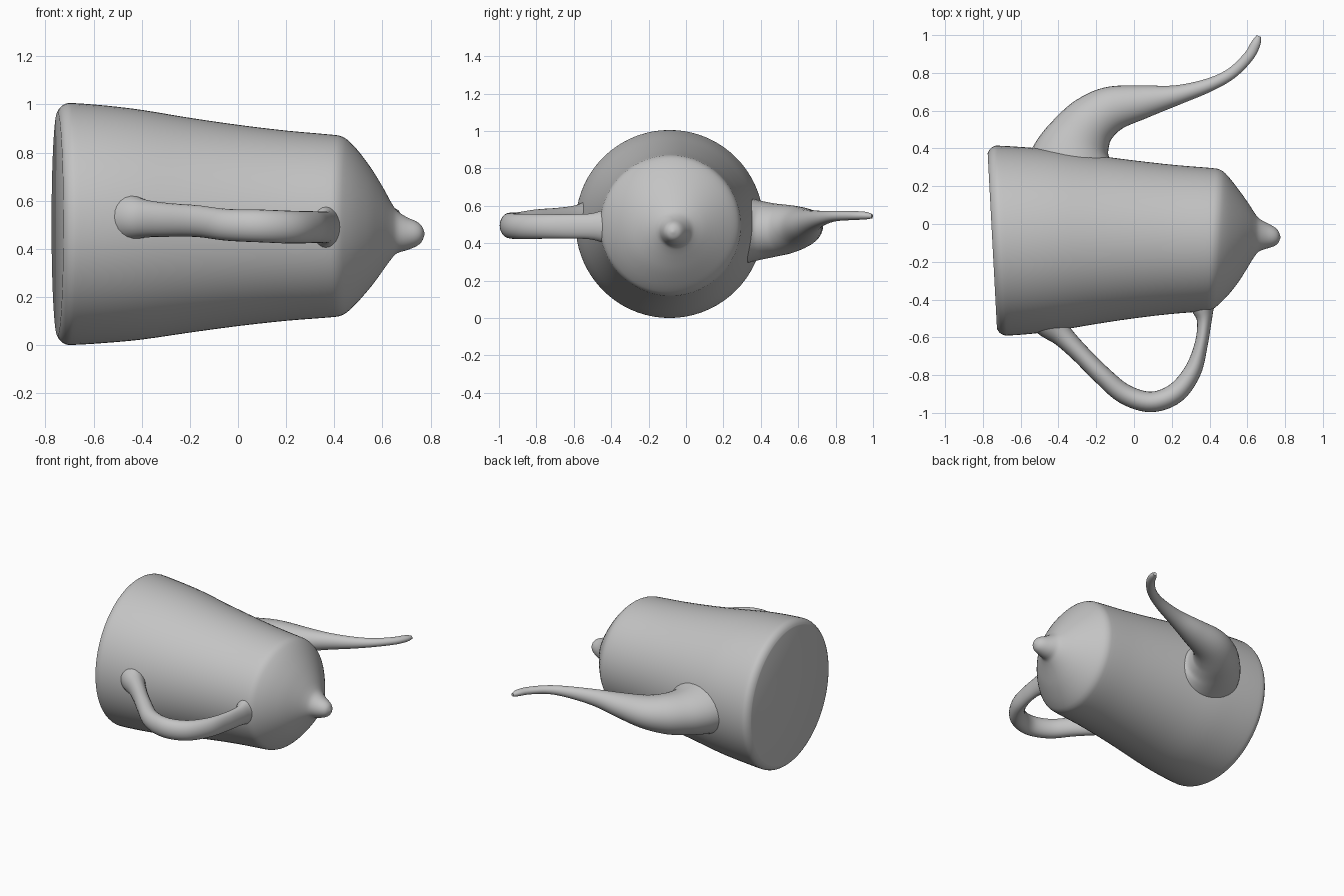
import bpy
import bmesh
import math
from mathutils import Vector

cube = bpy.data.objects.get("Cube")
if cube:
    bpy.data.objects.remove(cube)

grey = bpy.data.materials.new("plain grey")
grey.use_nodes = True
colour = (0.55, 0.55, 0.55, 1)
grey.diffuse_color = colour
grey.node_tree.nodes["Principled BSDF"].inputs["Base Color"].default_value = colour


def smooth_rows(rows, steps):
    """Resample rows of numbers along a Catmull-Rom spline."""
    out = []
    for i in range(len(rows) - 1):
        p = [rows[max(i - 1, 0)], rows[i], rows[i + 1], rows[min(i + 2, len(rows) - 1)]]
        for k in range(steps):
            t = k / steps
            out.append([0.5 * (2 * b + (c - a) * t + (2 * a - 5 * b + 4 * c - d) * t * t
                               + (3 * b - a - 3 * c + d) * t ** 3)
                        for a, b, c, d in zip(*p)])
    out.append(list(rows[-1]))
    return out


def loft(name, rings, sides):
    """Skin a row of ellipses, each given as centre, side vector and up vector."""
    bm = bmesh.new()
    loops = []
    for centre, side, up in rings:
        loops.append([bm.verts.new(centre + side * math.cos(a) + up * math.sin(a))
                      for a in (2 * math.pi * i / sides for i in range(sides))])
    for a, b in zip(loops, loops[1:]):
        for i in range(sides):
            j = (i + 1) % sides
            bm.faces.new((a[i], a[j], b[j], b[i]))
    bm.faces.new(loops[0])
    bm.faces.new(loops[-1])
    bmesh.ops.recalc_face_normals(bm, faces=bm.faces)
    mesh = bpy.data.meshes.new(name)
    bm.to_mesh(mesh)
    bm.free()
    mesh.materials.append(grey)
    obj = bpy.data.objects.new(name, mesh)
    bpy.context.collection.objects.link(obj)
    bpy.ops.object.select_all(action='DESELECT')
    obj.select_set(True)
    bpy.context.view_layer.objects.active = obj
    bpy.ops.object.shade_smooth_by_angle(angle=math.radians(50))
    return obj


def tube(name, rows, sides):
    """Loft along a path of x, y, z, half width, half height."""
    rows = smooth_rows(rows, 6)
    rings = []
    for i, (x, y, z, w, h) in enumerate(rows):
        a, b = rows[max(i - 1, 0)], rows[min(i + 1, len(rows) - 1)]
        t = Vector((b[0] - a[0], b[1] - a[1], 0)).normalized()
        rings.append((Vector((x, y, z)), Vector((-t.y, t.x, 0)) * w, Vector((0, 0, h))))
    return loft(name, rings, sides)


# Body lying on its side: x, centre y, centre z, radius, slant of the ring
body = [
    (-0.750, -0.090, 0.503, 0.465, -0.053),
    (-0.738, -0.090, 0.503, 0.485, -0.053),
    (-0.715, -0.088, 0.503, 0.500, -0.053),
    (-0.680, -0.088, 0.503, 0.502, -0.045),
    (-0.550, -0.088, 0.502, 0.493, -0.02),
    (-0.400, -0.086, 0.500, 0.477, 0.0),
    (-0.200, -0.084, 0.498, 0.446, 0.01),
    (0.000, -0.083, 0.497, 0.418, 0.03),
    (0.200, -0.083, 0.496, 0.395, 0.05),
    (0.380, -0.083, 0.495, 0.380, 0.06),
    (0.430, -0.083, 0.495, 0.372, 0.06),
    (0.465, -0.082, 0.495, 0.348, 0.06),
    (0.510, -0.080, 0.493, 0.300, 0.05),
    (0.560, -0.075, 0.488, 0.236, 0.04),
    (0.605, -0.065, 0.482, 0.168, 0.03),
    (0.635, -0.060, 0.475, 0.120, 0.02),
    (0.660, -0.058, 0.470, 0.089, 0.0),
    (0.700, -0.062, 0.463, 0.069, 0.0),
    (0.740, -0.066, 0.462, 0.052, 0.0),
    (0.763, -0.068, 0.462, 0.033, 0.0),
    (0.775, -0.070, 0.462, 0.004, 0.0),
]
loft("pot_body", [(Vector((x, y, z)), Vector((s, 1, 0)) * r, Vector((0, 0, r)))
                  for x, y, z, r, s in smooth_rows(body, 3)], 72)

# Curved handle, flared where it meets the body
tube("handle", [
    (-0.47, -0.46, 0.53, 0.15, 0.13),
    (-0.435, -0.535, 0.53, 0.085, 0.095),
    (-0.38, -0.59, 0.525, 0.06, 0.078),
    (-0.29, -0.68, 0.52, 0.05, 0.070),
    (-0.17, -0.80, 0.515, 0.05, 0.066),
    (-0.05, -0.90, 0.50, 0.053, 0.066),
    (0.09, -0.942, 0.495, 0.054, 0.068),
    (0.22, -0.895, 0.49, 0.054, 0.068),
    (0.31, -0.78, 0.49, 0.046, 0.066),
    (0.355, -0.64, 0.49, 0.035, 0.065),
    (0.372, -0.52, 0.49, 0.038, 0.068),
    (0.365, -0.45, 0.49, 0.060, 0.085),
    (0.355, -0.38, 0.49, 0.09, 0.11),
], 24)

# Spout with a wide root and a thin upturned tip
tube("spout", [
    (-0.34, 0.24, 0.47, 0.27, 0.20),
    (-0.32, 0.37, 0.47, 0.215, 0.165),
    (-0.285, 0.46, 0.47, 0.17, 0.145),
    (-0.22, 0.545, 0.475, 0.142, 0.13),
    (-0.115, 0.61, 0.485, 0.12, 0.108),
    (0.05, 0.647, 0.50, 0.088, 0.082),
    (0.225, 0.682, 0.52, 0.053, 0.056),
    (0.395, 0.735, 0.535, 0.036, 0.038),
    (0.515, 0.797, 0.545, 0.030, 0.028),
    (0.605, 0.885, 0.548, 0.028, 0.024),
    (0.645, 0.955, 0.548, 0.025, 0.021),
    (0.660, 0.995, 0.545, 0.012, 0.012),
], 32)
